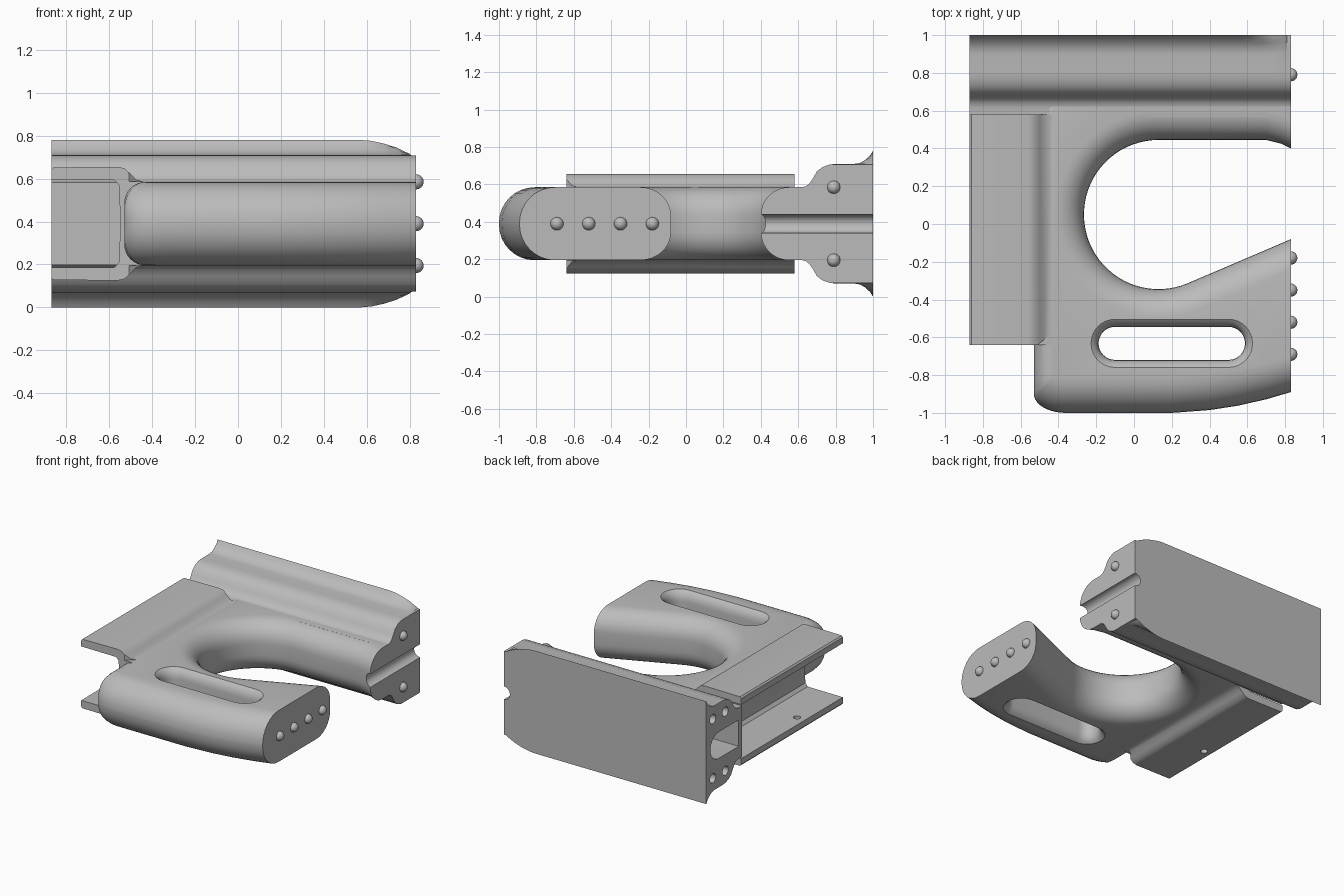
import bpy, bmesh, math
from mathutils import Vector

cube = bpy.data.objects.get("Cube")
if cube:
    bpy.data.objects.remove(cube)

MID, HALF, END = 0.39, 0.195, 0.83

grey = bpy.data.materials.new("light grey")
grey.use_nodes = True
tone = (0.5, 0.5, 0.5, 1)
grey.diffuse_color = tone
grey.node_tree.nodes["Principled BSDF"].inputs["Base Color"].default_value = tone


def make(name, bm):
    bmesh.ops.remove_doubles(bm, verts=bm.verts, dist=0.0005)
    bmesh.ops.recalc_face_normals(bm, faces=bm.faces)
    mesh = bpy.data.meshes.new(name)
    bm.to_mesh(mesh)
    bm.free()
    obj = bpy.data.objects.new(name, mesh)
    bpy.context.collection.objects.link(obj)
    mesh.materials.append(grey)
    return obj


def loft(name, rings):
    """Skin equal-length closed rings and cap both ends."""
    bm = bmesh.new()
    loops = [[bm.verts.new(p) for p in ring] for ring in rings]
    n = len(loops[0])
    for a, b in zip(loops, loops[1:]):
        for i in range(n):
            j = (i + 1) % n
            bm.faces.new((a[i], a[j], b[j], b[i]))
    bm.faces.new(loops[0])
    bm.faces.new(loops[-1])
    return make(name, bm)


def rounded_slab(name, pairs, half, steps=8):
    """Slab whose rim rolls from each outer point to its paired inner point."""
    rings = []
    for side in (-1, 1):
        order = range(steps, -1, -1) if side < 0 else range(steps + 1)
        for k in order:
            a = math.pi / 2 * k / steps
            ring = []
            for p, c in pairs:
                p, c = Vector(p), Vector(c)
                r = min((c - p).length, 0.19)
                q = p.lerp(c, 1 - math.cos(a))
                ring.append((q.x, q.y, MID + side * (half - r * (1 - math.sin(a)))))
            rings.append(ring)
    return loft(name, rings)


def box(name, lo, hi):
    corners = [(lo[0], lo[1]), (hi[0], lo[1]), (hi[0], hi[1]), (lo[0], hi[1])]
    return loft(name, [[(x, y, z) for x, y in corners] for z in (lo[2], hi[2])])


def rod(name, centre, radius, length, axis, sides=24):
    bm = bmesh.new()
    bmesh.ops.create_cone(bm, cap_ends=True, segments=sides, radius1=radius,
                          radius2=radius, depth=length)
    turn = Vector((0, 0, 1)).rotation_difference(Vector(axis)).to_matrix()
    bmesh.ops.rotate(bm, verts=bm.verts, matrix=turn)
    bmesh.ops.translate(bm, verts=bm.verts, vec=centre)
    return make(name, bm)


def cut(target, cutter, keep=False):
    mod = target.modifiers.new("cut", "BOOLEAN")
    mod.operation, mod.solver, mod.object = "DIFFERENCE", "EXACT", cutter
    bpy.context.view_layer.objects.active = target
    bpy.ops.object.modifier_apply(modifier=mod.name)
    if not keep:
        bpy.data.objects.remove(cutter)


def arc(cx, cy, rx, ry, start, stop, n):
    for i in range(n + 1):
        a = math.radians(start + (stop - start) * i / n)
        yield cx + rx * math.cos(a), cy + ry * math.sin(a)


# Grip body: C-shaped outline, each point paired with its rim target
pairs = []
for x, y in [(1, -0.84), (END, -0.89), (0.7, -0.928), (0.55, -0.962), (0.4, -0.985),
             (0.2, -1), (-0.1, -1)]:
    pairs.append(((x, y), (x, y + 0.19)))
for i, p in enumerate(arc(-0.36, -0.9, 0.17, 0.1, 270, 180, 10)):
    pairs.append((p, (-0.36 - 0.007 * i, -0.81)))
pairs += [((-0.53, -0.81), (-0.43, -0.81)), ((-0.53, 0.8), (-0.43, 0.75)),
          ((1, 0.8), (1, 0.75))]
for x, y in [(1, 0.33), (END, 0.4), (0.78, 0.425), (0.7, 0.445), (0.4, 0.445)]:
    pairs.append(((x, y), (x, y + 0.15)))
outer = arc(0.13, 0.05, 0.545, 0.545, 90, 293, 40)
pairs += list(zip(arc(0.13, 0.05, 0.395, 0.395, 90, 293, 40), outer))
pairs.append(((1, -0.008), (1.06, -0.146)))
body = rounded_slab("grip_body", pairs, HALF)
cut(body, box("end_cutter", (END, -2, -1), (2, 2, 2)))

# Finger slot with flared edges
slot = (list(arc(0.5, -0.632, 0.0875, 0.0875, -90, 90, 16))
        + list(arc(-0.1, -0.632, 0.0875, 0.0875, 90, 270, 16)))
flare = []
for z, grow in [(-0.25, 0.05), (-0.195, 0.04), (-0.18, 0.02), (-0.15, 0.004), (-0.12, 0),
                (0.12, 0), (0.15, 0.004), (0.18, 0.02), (0.195, 0.04), (0.25, 0.05)]:
    s = 1 + grow / 0.0875
    ring = []
    for x, y in slot:
        cx = 0.5 if x > 0.2 else -0.1
        ring.append((cx + (x - cx) * s, -0.632 + (y + 0.632) * s, MID + z))
    flare.append(ring)
cut(body, loft("slot_cutter", flare))

# Back rail: flared profile, with its lips trimmed near one end
upper = [(0.57, 0.193), (0.615, 0.193), (0.64, 0.2), (0.66, 0.215), (0.68, 0.245),
         (0.7, 0.28), (0.73, 0.303), (0.77, 0.317), (0.81, 0.32), (0.9, 0.32),
         (0.93, 0.325), (0.96, 0.342), (0.985, 0.366), (1, 0.39)]
profile = upper + [(y, -z) for y, z in reversed(upper)]
stations = [(-0.87, 0.39), (0.57, 0.39), (0.62, 0.386), (0.68, 0.373), (0.74, 0.354),
            (0.8, 0.325), (0.81, 0.317), (END, 0.317)]
rail = loft("back_rail", [[(x, y, MID + max(-lim, min(lim, z))) for y, z in profile]
                          for x, lim in stations])

# Cable groove across the end of rail and body
groove = rod("groove_cutter", (END, 0.7, MID), 0.05, 1, (0, 1, 0))
cut(rail, groove, keep=True)
cut(body, groove)

# Pocket and pin holes in the other rail end
pocket = [(y, z) for y, z in arc(0.85, MID, 0.1, 0.1, -90, 90, 12)] + [(0.61, 0.49), (0.61, 0.29)]
cut(rail, loft("pocket_cutter", [[(x, y, z) for y, z in pocket] for x in (-1, -0.6)]))
for y in (0.77, 0.92):
    for side in (-1, 1):
        cut(rail, rod("hole_cutter", (-0.87, y, MID + side * 0.225), 0.035, 0.12, (1, 0, 0)))

# Side channel: two flanges joined by a web, open to the side
top = [(-0.55, 0.06), (-0.555, 0.18), (-0.575, 0.203), (-0.87, 0.205), (-0.87, 0.25),
       (-0.86, 0.262), (-0.56, 0.265), (-0.53, 0.258), (-0.5, 0.232), (-0.475, 0.205),
       (-0.44, 0.195), (-0.4, 0.19)]
section = top + [(x, -z) for x, z in reversed(top)]
channel = loft("side_channel", [[(x, y, MID + z) for x, z in section] for y in (-0.64, 0.58)])
cut(channel, rod("drain_cutter", (-0.8, -0.19, 0.13), 0.025, 0.2, (0, 0, 1)))

# Shallow front corner chamfers of the channel
for side in (-1, 1):
    wedge = [(-0.53, -0.66), (-0.35, -0.66), (-0.35, -0.5)]
    lo, hi = sorted((MID + side * 0.196, MID + side * 0.4))
    cut(channel, loft("wedge_cutter", [[(x, y, z) for x, y in wedge] for z in (lo, hi)]))


# Round locating pins
def pin(name, y, z):
    bm = bmesh.new()
    bmesh.ops.create_uvsphere(bm, u_segments=20, v_segments=12, radius=0.035)
    bmesh.ops.translate(bm, verts=bm.verts, vec=(END, y, z))
    return make(name, bm)


parts = [body, rail, channel]
parts += [pin("grip_pin", y, MID) for y in (-0.69, -0.52, -0.35, -0.18)]
parts += [pin("rail_pin", 0.79, MID + side * HALF) for side in (-1, 1)]

# Smooth shading with crisp edges
for obj in parts:
    bpy.ops.object.select_all(action="DESELECT")
    obj.select_set(True)
    bpy.context.view_layer.objects.active = obj
    bpy.ops.object.shade_smooth_by_angle(angle=math.radians(35))
